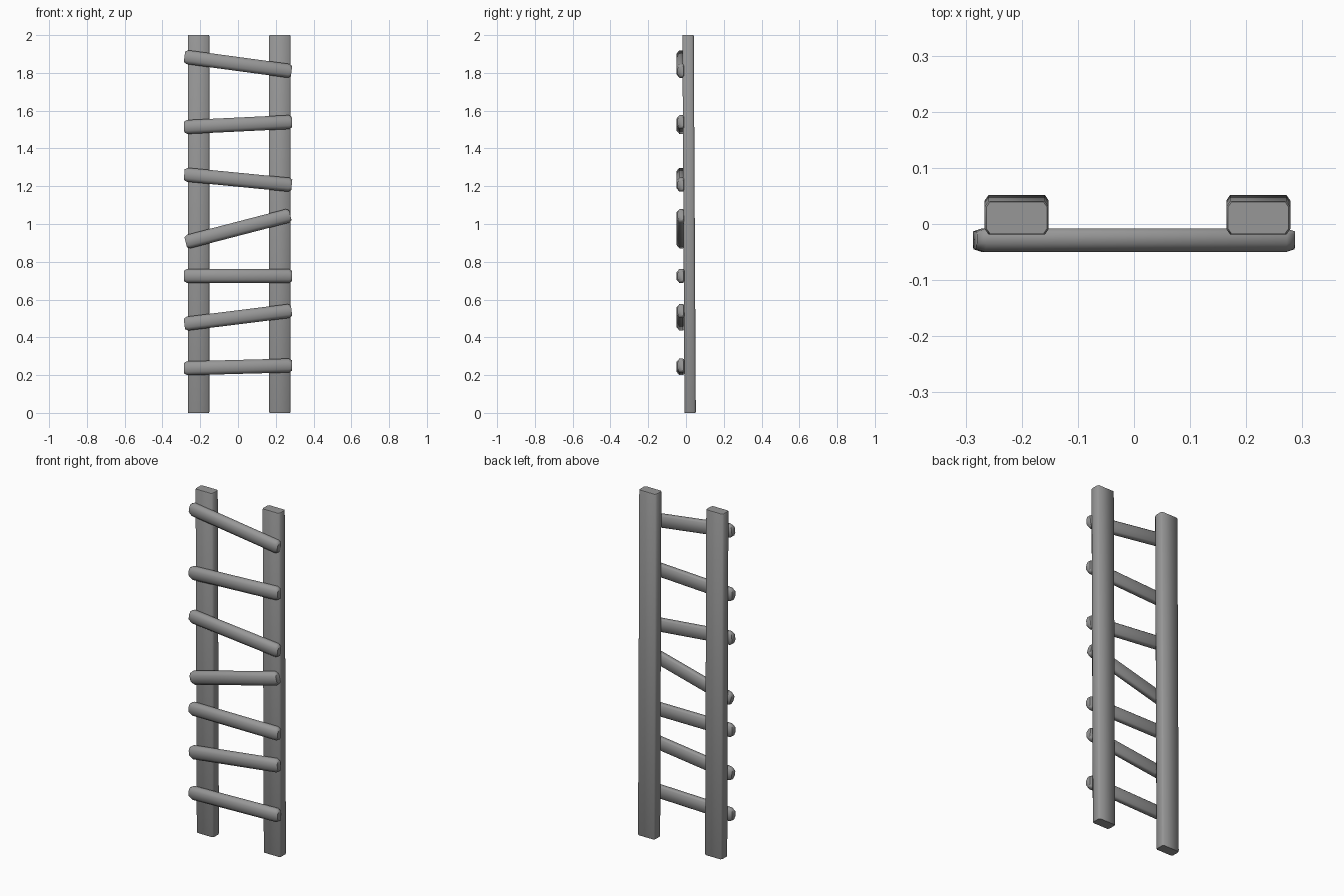
import bpy, bmesh, math
from mathutils import Vector

if "Cube" in bpy.data.objects:
    bpy.data.objects.remove(bpy.data.objects["Cube"])

dark_grey = bpy.data.materials.new("dark_grey")
dark_grey.diffuse_color = (0.31, 0.31, 0.31, 1)
dark_grey.use_nodes = True
dark_grey.node_tree.nodes["Principled BSDF"].inputs["Base Color"].default_value = dark_grey.diffuse_color


def loft(name, rings):
    """Skin a list of equal-length point rings and cap both ends."""
    bm = bmesh.new()
    loops = [[bm.verts.new(p) for p in ring] for ring in rings]
    for a, b in zip(loops, loops[1:]):
        n = len(a)
        for i in range(n):
            bm.faces.new((a[i], a[(i + 1) % n], b[(i + 1) % n], b[i]))
    bm.faces.new(loops[0])
    bm.faces.new(loops[-1])
    bmesh.ops.recalc_face_normals(bm, faces=bm.faces)
    mesh = bpy.data.meshes.new(name)
    bm.to_mesh(mesh)
    bm.free()
    mesh.materials.append(dark_grey)
    obj = bpy.data.objects.new(name, mesh)
    bpy.context.collection.objects.link(obj)
    bpy.ops.object.select_all(action='DESELECT')
    obj.select_set(True)
    bpy.context.view_layer.objects.active = obj
    bpy.ops.object.shade_smooth_by_angle(angle=math.radians(60))
    return obj


def chamfered(hw, hd, front, back):
    """Octagon with (along, across) chamfers at the front and back."""
    fw, fd = front
    bw, bd = back
    return [(-hw + fw, -hd), (hw - fw, -hd), (hw, -hd + fd), (hw, hd - bd),
            (hw - bw, hd), (-hw + bw, hd), (-hw, hd - bd), (-hw, -hd + fd)]


# Side rails: chamfered planks leaning back slightly at the foot
rail_profile = chamfered(0.057, 0.030, (0.007, 0.010), (0.007, 0.010))
for name, x in (("left_rail", -0.209), ("right_rail", 0.2215)):
    rings = []
    for z, s in ((0, 0.95), (0.006, 1), (1.994, 1), (2.0, 0.95)):
        cy = 0.022 - 0.0055 * z
        rings.append([(x + u * s, cy + v * s, z) for u, v in rail_profile])
    loft(name, rings)

# Rungs: uneven faceted bars nailed across the front (left z, right z)
rung_heights = [(0.236, 0.251), (0.471, 0.541), (0.725, 0.725), (0.902, 1.048),
                (1.262, 1.207), (1.513, 1.540), (1.885, 1.809)]
rung_profile = chamfered(0.037, 0.021, (0.018, 0.015), (0.007, 0.008))
for i, (zl, zr) in enumerate(rung_heights, 1):
    a, b = Vector((-0.281, -0.029, zl)), Vector((0.281, -0.029, zr))
    along = (b - a).normalized()
    up = Vector((-along.z, 0, along.x))
    mid, half = (a + b) / 2, 0.286
    rings = []
    for t, s in ((-half, 0.75), (-half + 0.016, 1), (half - 0.016, 1), (half, 0.75)):
        c = mid + along * t
        rings.append([c + up * (u * s) + Vector((0, v * s, 0)) for u, v in rung_profile])
    loft(f"rung_{i}", rings)
